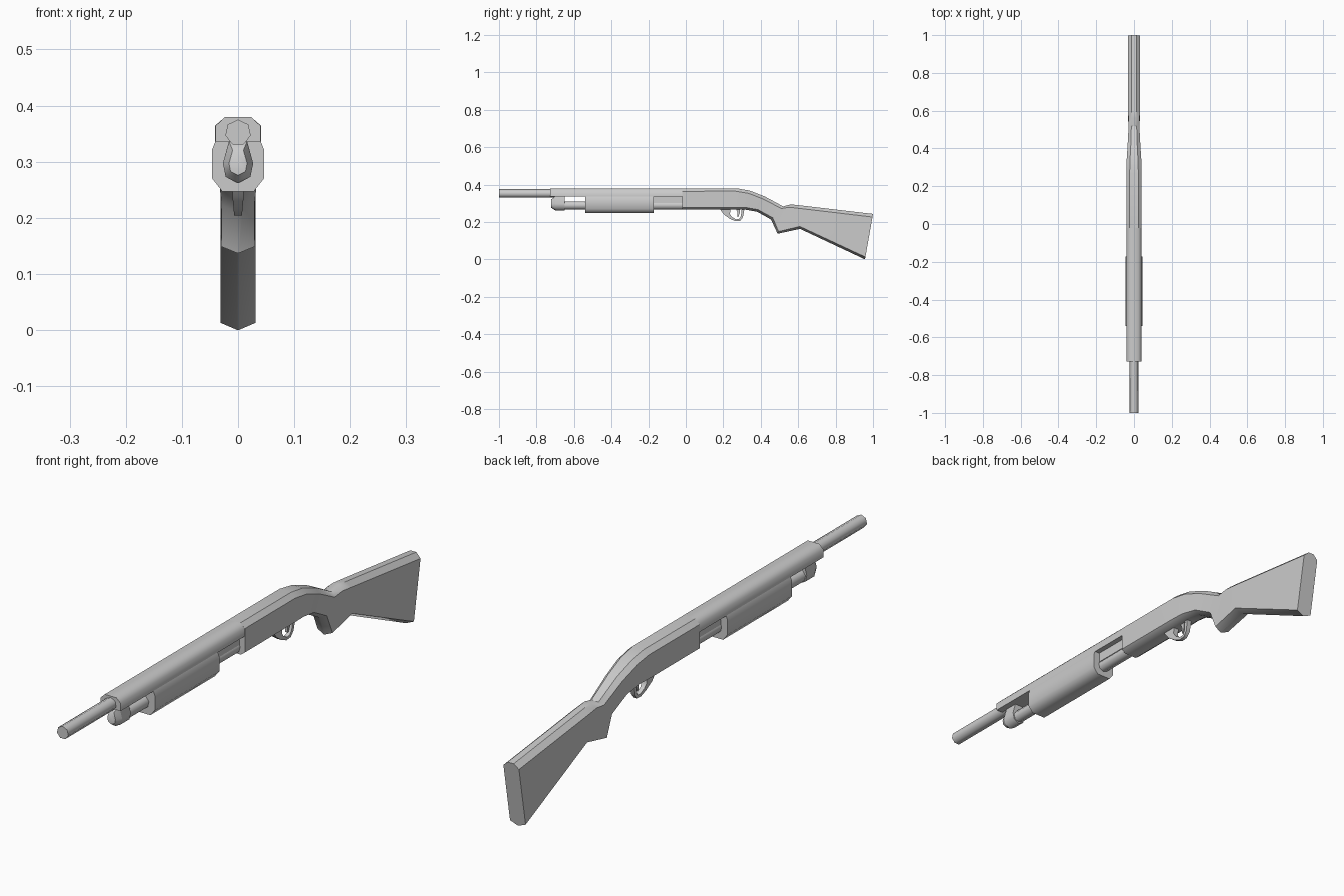
import bpy, bmesh
from math import pi, sin, cos, radians
from mathutils import Vector


def loft(name, sections, angle=55):
    """Skin equal-length rings of points and cap both ends."""
    bm = bmesh.new()
    rings = [[bm.verts.new(p) for p in s] for s in sections]
    n = len(rings[0])
    for a, b in zip(rings, rings[1:]):
        for i in range(n):
            j = (i + 1) % n
            bm.faces.new((a[i], a[j], b[j], b[i]))
    bm.faces.new(rings[0])
    bm.faces.new(rings[-1])
    bmesh.ops.recalc_face_normals(bm, faces=bm.faces)
    me = bpy.data.meshes.new(name)
    bm.to_mesh(me)
    bm.free()
    ob = bpy.data.objects.new(name, me)
    bpy.context.collection.objects.link(ob)
    bpy.ops.object.select_all(action='DESELECT')
    bpy.context.view_layer.objects.active = ob
    ob.select_set(True)
    bpy.ops.object.shade_smooth_by_angle(angle=radians(angle))
    return ob


def prism(name, half, y0, y1):
    """Extrude a half outline (x, z), mirrored in x, along y."""
    outline = half + [(-x, z) for x, z in reversed(half)]
    return loft(name, [[(x, y, z) for x, z in outline] for y in (y0, y1)])


def tube(name, r, z, y0, y1, sides=7, up=1):
    ring = [(r * sin(2 * pi * i / sides), z + up * r * cos(2 * pi * i / sides))
            for i in range(sides)]
    return loft(name, [[(x, y, h) for x, h in ring] for y in (y0, y1)])


def body_section(ty, tz, by, bz, w, flat_top, flat_bot, ct, cb):
    """Chamfered section hung between a top and a bottom profile point."""
    top, bot = Vector((0, ty, tz)), Vector((0, by, bz))
    d = (bot - top).normalized()
    half = [(flat_top, top), (w, top + d * ct), (w, bot - d * cb), (flat_bot, bot)]
    pts = [(x, p.y, p.z) for x, p in half]
    return pts + [(-x, y, z) for x, y, z in reversed(pts)]


# Barrel, shroud and magazine tube
tube("barrel", 0.0232, 0.352, -1.0, -0.70)
prism("barrel_shroud", [(0.023, 0.38), (0.04, 0.364), (0.04, 0.336)], -0.727, -0.02)
tube("magazine_tube", 0.023, 0.289, -0.70, 0.0, 7, -1)
prism("magazine_cap", [(0.016, 0.337), (0.027, 0.297), (0.022, 0.273), (0.002, 0.262)],
      -0.70, -0.65)
loft("magazine_cap_nose",
     [[(x * s, y, 0.297 + (z - 0.297) * s) for x, z in
       [(0.016, 0.336), (0.027, 0.297), (0.022, 0.273), (0, 0.262),
        (-0.022, 0.273), (-0.027, 0.297), (-0.016, 0.336)]]
      for y, s in ((-0.722, 0.6), (-0.70, 1.0))])

# Sliding pump grip and its action bar
prism("pump_grip", [(0.04, 0.337), (0.046, 0.322), (0.046, 0.27), (0.028, 0.247)],
      -0.54, -0.172)
prism("action_bar", [(0.02, 0.338), (0.02, 0.30)], -0.18, -0.01)

# Receiver flowing through the wrist into the butt stock
loft("receiver_and_stock", [body_section(*s) for s in (
    (-0.02, 0.38, -0.02, 0.266, 0.041, 0.023, 0.025, 0.016, 0.012),
    (0.27, 0.38, 0.25, 0.266, 0.041, 0.023, 0.025, 0.016, 0.012),
    (0.34, 0.368, 0.315, 0.266, 0.039, 0.021, 0.022, 0.016, 0.012),
    (0.42, 0.337, 0.38, 0.255, 0.034, 0.017, 0.015, 0.016, 0.012),
    (0.52, 0.283, 0.455, 0.213, 0.029, 0.014, 0.008, 0.015, 0.013),
    (0.56, 0.294, 0.49, 0.137, 0.03, 0.012, 0.001, 0.017, 0.013),
    (0.60, 0.29, 0.61, 0.163, 0.031, 0.012, 0.001, 0.017, 0.013),
    (1.0, 0.243, 0.957, 0.0, 0.031, 0.012, 0.001, 0.017, 0.013))], 40)

# Trigger guard: outer and inner side profile (y, z), half width
guard = [((0.18, 0.27), (0.238, 0.27), 0.011), ((0.205, 0.238), (0.236, 0.242), 0.010),
         ((0.235, 0.217), (0.246, 0.227), 0.008), ((0.265, 0.204), (0.268, 0.214), 0.007),
         ((0.29, 0.206), (0.284, 0.216), 0.007), ((0.305, 0.225), (0.294, 0.231), 0.008),
         ((0.313, 0.27), (0.299, 0.27), 0.010)]


def strip(name, rows):
    loft(name, [[(-w, *o), (w, *o), (w, *i), (-w, *i)] for o, i, w in rows])


strip("trigger_guard", guard)
strip("trigger", [((0.268, 0.27), (0.288, 0.27), 0.005),
                  ((0.276, 0.25), (0.289, 0.25), 0.005),
                  ((0.275, 0.228), (0.280, 0.226), 0.004)])
